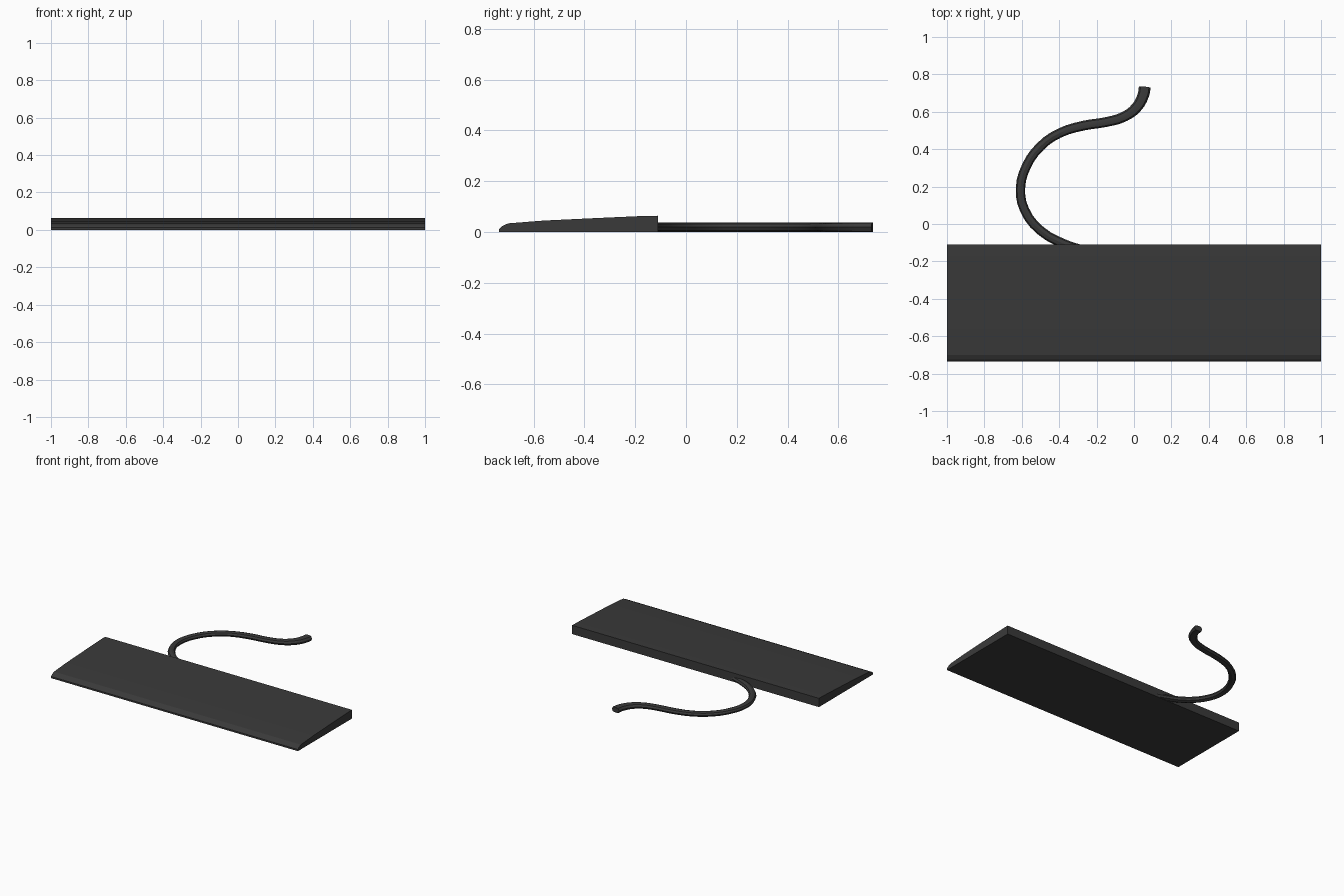
import bpy, bmesh

if "Cube" in bpy.data.objects:
    bpy.data.objects.remove(bpy.data.objects["Cube"])

dark = bpy.data.materials.new("charcoal plastic")
dark.diffuse_color = (0.042, 0.042, 0.042, 1)
dark.use_nodes = True
dark.node_tree.nodes["Principled BSDF"].inputs["Base Color"].default_value = dark.diffuse_color

# Wedge-shaped slab: side profile (y, z) extruded along x
profile = [(-0.735, 0), (-0.735, 0.012), (-0.724, 0.023), (-0.70, 0.034),
           (-0.56, 0.045), (-0.35, 0.055), (-0.17, 0.063), (-0.11, 0.064), (-0.11, 0)]
bm = bmesh.new()
face = bm.faces.new([bm.verts.new((-1, y, z)) for y, z in profile])
ext = bmesh.ops.extrude_face_region(bm, geom=[face])
bmesh.ops.translate(bm, vec=(2, 0, 0),
                    verts=[g for g in ext["geom"] if isinstance(g, bmesh.types.BMVert)])
bmesh.ops.recalc_face_normals(bm, faces=bm.faces)
mesh = bpy.data.meshes.new("slab_body")
bm.to_mesh(mesh)
bm.free()
mesh.materials.append(dark)
body = bpy.data.objects.new("slab_body", mesh)
bpy.context.collection.objects.link(body)

# Cable: flattened tube along an S-shaped path (x, y, radius)
path = [(-0.30, -0.132, .025), (-0.37, -0.108, .025), (-0.50, -0.035, .025),
        (-0.585, 0.075, .025), (-0.607, 0.19, .025), (-0.575, 0.31, .025),
        (-0.50, 0.415, .025), (-0.40, 0.485, .025), (-0.27, 0.526, .026),
        (-0.15, 0.545, .026), (-0.05, 0.575, .027), (0.015, 0.625, .029),
        (0.05, 0.69, .031), (0.058, 0.735, .032)]
curve = bpy.data.curves.new("cable", 'CURVE')
curve.dimensions = '3D'
curve.bevel_depth = 1
curve.bevel_resolution = 2
curve.resolution_u = 3
curve.use_fill_caps = True
spline = curve.splines.new('BEZIER')
spline.bezier_points.add(len(path) - 1)
for p, (x, y, r) in zip(spline.bezier_points, path):
    p.co = (x, y, 0)
    p.radius = r
    p.handle_left_type = p.handle_right_type = 'AUTO'
curve.materials.append(dark)
cable = bpy.data.objects.new("cable", curve)
bpy.context.collection.objects.link(cable)
bpy.context.view_layer.objects.active = cable
cable.select_set(True)
bpy.ops.object.convert(target='MESH')
cable = bpy.context.object
# Flatten the tube to a constant height and rest it on the ground
for v in cable.data.vertices:
    v.co.z = max(-0.019, min(0.019, v.co.z * 0.75)) + 0.019
    v.co.y = min(v.co.y, 0.735)
bpy.ops.object.shade_smooth_by_angle(angle=0.6)
